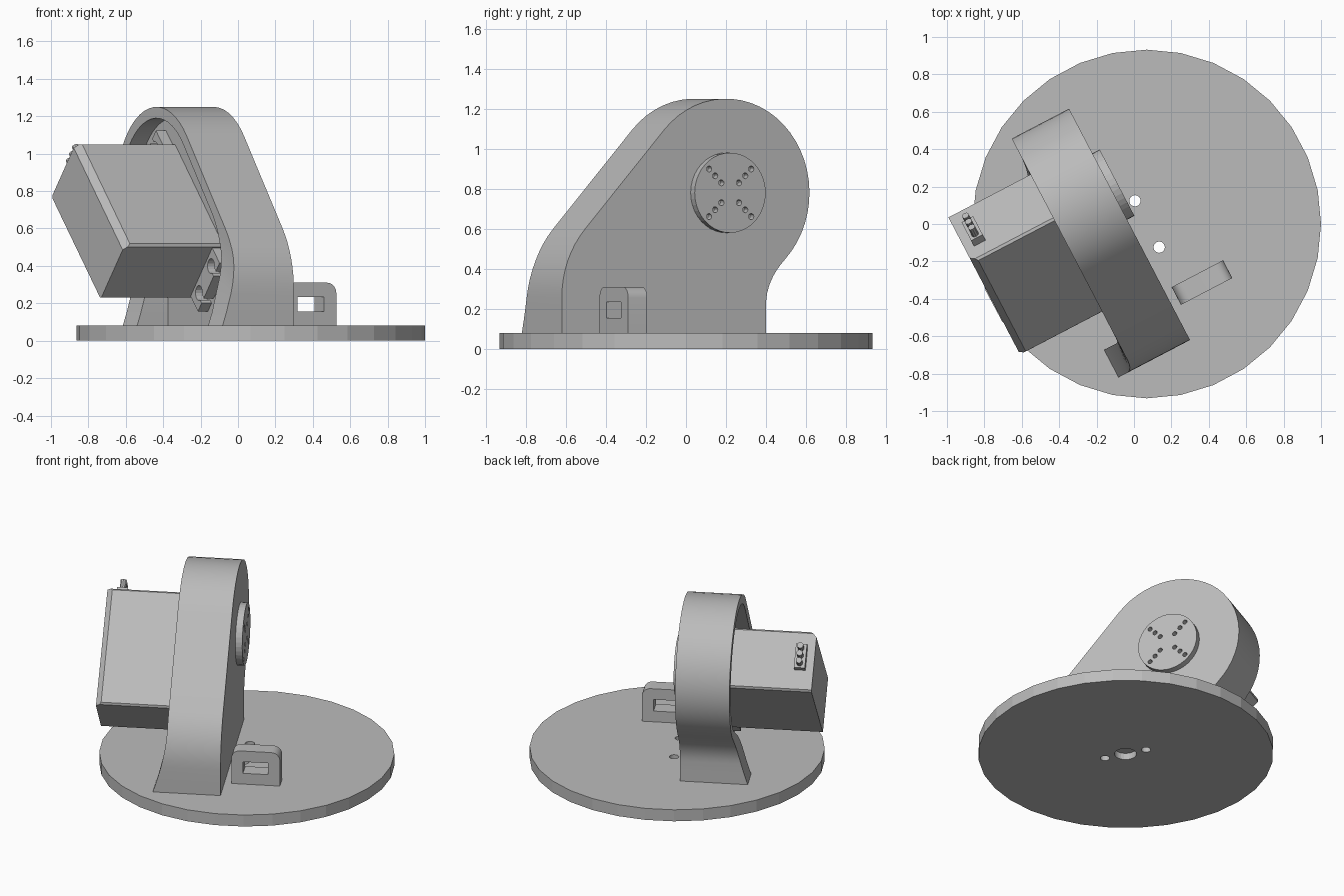
import bpy, bmesh, math
from math import sin, cos, radians
from mathutils import Matrix, Vector

cube = bpy.data.objects.get("Cube")
if cube:
    bpy.data.objects.remove(cube)

# Single grey material
grey = bpy.data.materials.new("plain_grey")
grey.use_nodes = True
colour = (0.5, 0.5, 0.5, 1)
grey.diffuse_color = colour
grey.node_tree.nodes["Principled BSDF"].inputs["Base Color"].default_value = colour

# Arm frame (turned on the base) and motor frame (tilted on the arm)
ARM = Matrix.Translation((0.07, 0, 0)) @ Matrix.Rotation(radians(27.6), 4, 'Z')
TILT = ARM @ Matrix.Translation((0, 0.11, 0.64)) @ Matrix.Rotation(radians(44), 4, 'X')
SHAFT = Vector((0.27, 0.78))


def finish(name, bm, matrix):
    bmesh.ops.recalc_face_normals(bm, faces=bm.faces)
    mesh = bpy.data.meshes.new(name)
    bm.to_mesh(mesh)
    bm.free()
    mesh.materials.append(grey)
    obj = bpy.data.objects.new(name, mesh)
    obj.matrix_world = matrix
    bpy.context.collection.objects.link(obj)
    return obj


def box(name, lo, hi, matrix):
    bm = bmesh.new()
    lo, hi = Vector(lo), Vector(hi)
    size = Matrix.Diagonal((*(hi - lo), 1))
    bmesh.ops.create_cube(bm, size=1, matrix=Matrix.Translation((lo + hi) / 2) @ size)
    return finish(name, bm, matrix)


def cylinder(name, radius, start, end, matrix, sides=24):
    bm = bmesh.new()
    start, end = Vector(start), Vector(end)
    axis = end - start
    place = Matrix.Translation((start + end) / 2) @ axis.to_track_quat('Z', 'Y').to_matrix().to_4x4()
    bmesh.ops.create_cone(bm, cap_ends=True, segments=sides, radius1=radius,
                          radius2=radius, depth=axis.length, matrix=place)
    return finish(name, bm, matrix)


def activate(obj):
    bpy.ops.object.select_all(action='DESELECT')
    obj.select_set(True)
    bpy.context.view_layer.objects.active = obj


def cut(obj, cutters):
    activate(obj)
    for cutter in cutters:
        mod = obj.modifiers.new("cut", 'BOOLEAN')
        mod.operation = 'DIFFERENCE'
        mod.solver = 'EXACT'
        mod.object = cutter
        bpy.ops.object.modifier_apply(modifier=mod.name)
        bpy.data.objects.remove(cutter)


def bevel(obj, width, rule, segments=1):
    bm = bmesh.new()
    bm.from_mesh(obj.data)
    edges = [e for e in bm.edges if rule(*[v.co for v in e.verts])]
    bmesh.ops.bevel(bm, geom=edges, offset=width, segments=segments, profile=0.5, affect='EDGES')
    bm.to_mesh(obj.data)
    bm.free()


def smooth(obj):
    activate(obj)
    bpy.ops.object.shade_smooth_by_angle(angle=radians(30))


# Round base with two screw holes and a shallow central recess underneath
base = cylinder("base_disc", 0.932, (0.068, 0, 0), (0.068, 0, 0.08), Matrix(), 32)
cut(base, [cylinder("hole", 0.03, (0, y, -0.1), (0, y, 0.2), ARM) for y in (-0.14, 0.14)]
    + [cylinder("recess", 0.07, (0, 0, -0.1), (0, 0, 0.045), ARM)])


# Arm: teardrop shell, open towards the motor, with a flared foot
def curve(a, b, c, steps=8):
    ts = [i / steps for i in range(steps + 1)]
    return [a * (1 - t) ** 2 + b * 2 * t * (1 - t) + c * t * t for t in ts]


def profile(radius, left, right, stop):
    def around(angle):
        return SHAFT + radius * Vector((cos(radians(angle)), sin(radians(angle))))
    lean = 138
    top = around(lean)
    slope = Vector((sin(radians(lean)), -cos(radians(lean))))
    knee = top - slope * ((top.x - left) / slope.x)
    pts = [Vector((left, z)) for z in (0.07, 0.15)]
    pts += curve(knee - Vector((0, 0.2)), knee, knee + slope * 0.2)
    pts += [around(lean + (stop - lean) * i / 28) for i in range(29)]
    last = pts[-1]
    heading = Vector((sin(radians(stop)), -cos(radians(stop))))
    heel = last + heading * ((right - last.x) / heading.x)
    pts += curve(last, heel, heel - Vector((0, 0.12)))[1:]
    return pts + [Vector((right, z)) for z in (0.15, 0.07)]


def flare(z):
    t = max(0, (0.48 - z) / 0.4)
    return -0.43 - 0.085 * t ** 1.6


outer = profile(0.47, -0.656, 0.495, -45)
inner = profile(0.41, -0.49, 0.33, -60)
bm = bmesh.new()
rings = [[bm.verts.new((x(p.y), p.x, p.y)) for p in loop] for loop, x in (
    (outer, lambda z: -0.084), (outer, flare), (inner, flare), (inner, lambda z: -0.33))]
for r0, r1 in zip(rings, rings[1:]):
    for i in range(len(r0) - 1):
        bm.faces.new((r0[i], r0[i + 1], r1[i + 1], r1[i]))
bm.faces.new(rings[0])
bm.faces.new(rings[3])
smooth(finish("arm_shell", bm, ARM))

# Round output horn with a cross of screw holes
horn = cylinder("output_horn", 0.2, (-0.1, *SHAFT), (-0.04, *SHAFT), ARM, 40)
holes = []
for quarter in range(4):
    angle = radians(45 + 90 * quarter)
    for reach in (0.07, 0.12, 0.168):
        p = SHAFT + reach * Vector((cos(angle), sin(angle)))
        holes.append(cylinder("hole", 0.015, (-0.08, *p), (0, *p), ARM, 12))
cut(horn, holes)

# Motor body with a bevelled rear end
END = -0.925
body = box("motor_body", (END, -0.393, -0.2), (-0.3, 0.393, 0.2), TILT)
bevel(body, 0.035, lambda a, b: a.x < -0.9 and b.x < -0.9 and min(a.z, b.z) > 0)
bevel(body, 0.012, lambda a, b: abs(a.x - b.x) > 0.4)

# Slotted mounting ears at both ends of the motor
for side, label in ((1, "upper"), (-1, "lower")):
    ends = sorted((side * 0.37, side * 0.51))
    ear = box(label + "_ear", (-0.39, ends[0], -0.18), (-0.33, ends[1], 0.18), TILT)
    cutters = []
    for z in (-0.1, 0.1):
        cutters.append(cylinder("hole", 0.04, (-0.5, side * 0.45, z), (-0.2, side * 0.45, z), TILT, 16))
        slot = sorted((side * 0.45, side * 0.6))
        cutters.append(box("slot", (-0.5, slot[0], z - 0.018), (-0.2, slot[1], z + 0.018), TILT))
    cut(ear, cutters)

# Cable socket with three wires
box("cable_socket", (-0.875, 0.38, -0.06), (-0.805, 0.44, 0.1), TILT)
for i in range(3):
    z = -0.03 + 0.05 * i
    cylinder("cable_wire", 0.02, (-0.84, 0.42, z), (-0.84, 0.5, z), TILT, 10)

# Small upright tab with a rectangular window
tab = box("base_tab", (-0.04, -0.467, 0.07), (0.27, -0.36, 0.31), ARM)
bevel(tab, 0.055, lambda a, b: min(a.z, b.z) > 0.3 and abs(a.y - b.y) > 0.05, 6)
cut(tab, [box("window", (0.035, -0.6, 0.155), (0.195, -0.2, 0.235), ARM)])
smooth(tab)
